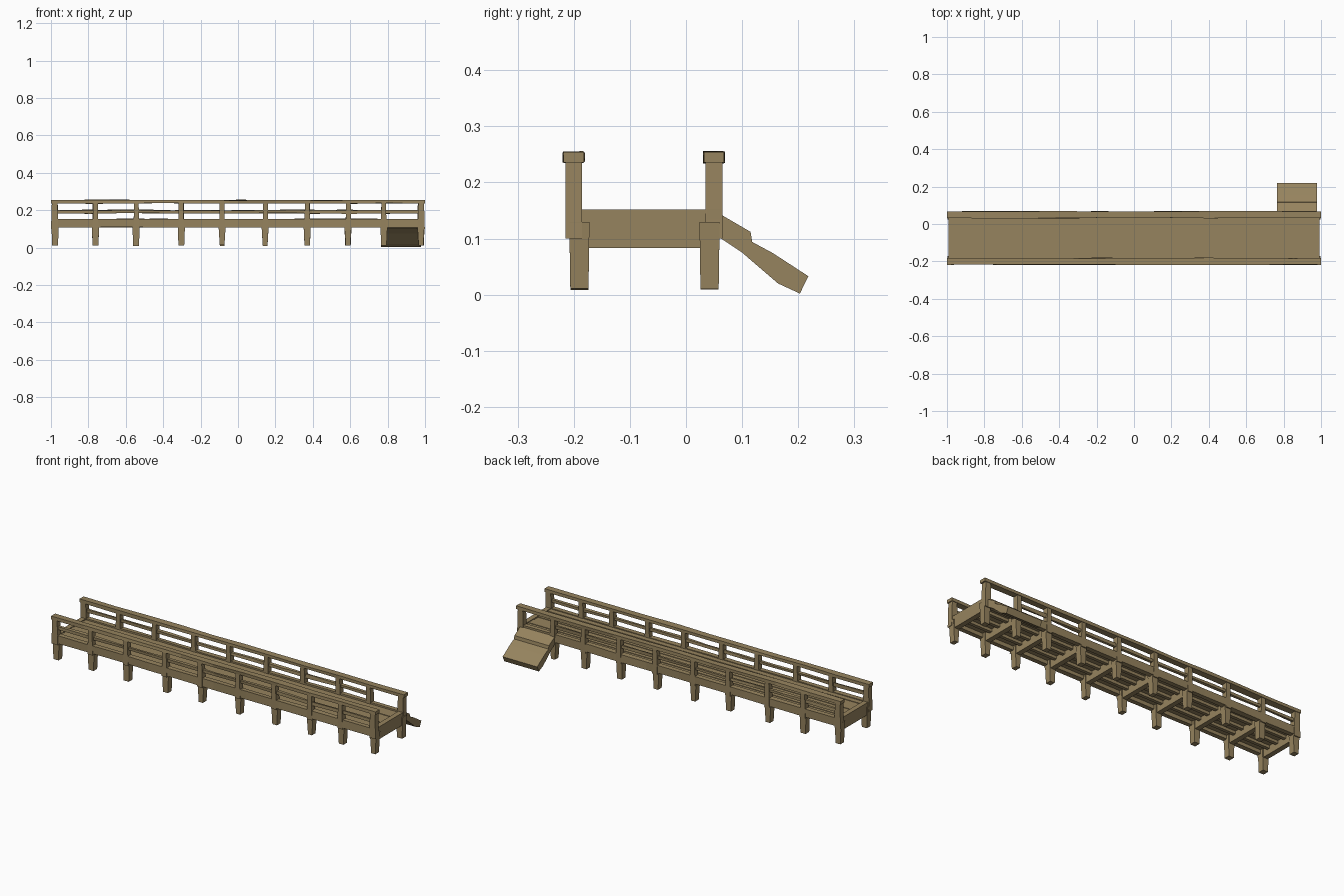
import bpy, bmesh, random
from mathutils import Vector

random.seed(4)
cube = bpy.data.objects.get("Cube")
if cube:
    bpy.data.objects.remove(cube, do_unlink=True)

# Single weathered timber colour
wood = bpy.data.materials.new("weathered_wood")
wood.use_nodes = True
tone = (0.305, 0.228, 0.112, 1)
wood.diffuse_color = tone
bsdf = wood.node_tree.nodes["Principled BSDF"]
bsdf.inputs["Base Color"].default_value = tone
bsdf.inputs["Roughness"].default_value = 0.9


def finish(name, bm):
    bmesh.ops.recalc_face_normals(bm, faces=bm.faces)
    mesh = bpy.data.meshes.new(name)
    bm.to_mesh(mesh)
    bm.free()
    mesh.materials.append(wood)
    obj = bpy.data.objects.new(name, mesh)
    bpy.context.collection.objects.link(obj)
    return obj


def beam(name, x, y, z, taper=(1, 1), cuts=0, wobble=0.0):
    """Box between (min, max) ranges; taper narrows the foot, cuts and wobble roughen it along x."""
    bm = bmesh.new()
    bmesh.ops.create_cube(bm, size=1)
    if cuts:
        long_edges = [e for e in bm.edges
                      if abs(e.verts[0].co.x - e.verts[1].co.x) > 0.5]
        bmesh.ops.subdivide_edges(bm, edges=long_edges, cuts=cuts)
    for v in bm.verts:
        k = (taper if v.co.z < 0 else (1, 1))
        inner = abs(v.co.x) < 0.49
        v.co = Vector((sum(x) / 2 + v.co.x * (x[1] - x[0]) * k[0],
                       sum(y) / 2 + v.co.y * (y[1] - y[0]) * k[1],
                       sum(z) / 2 + v.co.z * (z[1] - z[0])))
        if inner and cuts:
            v.co.y += random.uniform(-wobble, wobble)
            v.co.z += random.uniform(-wobble, wobble)
    return finish(name, bm)


def extrude_x(name, profile, x0, x1):
    """Sweep a closed (y, z) profile from x0 to x1."""
    bm = bmesh.new()
    face = bm.faces.new([bm.verts.new((x0, y, z)) for y, z in profile])
    out = bmesh.ops.extrude_face_region(bm, geom=[face])
    for g in out["geom"]:
        if isinstance(g, bmesh.types.BMVert):
            g.co.x = x1
    return finish(name, bm)


# Deck boards running lengthwise
n, y0, y1 = 6, -0.2, 0.052
w = (y1 - y0) / n
for i in range(n):
    top = 0.148 - 0.003 * (i % 2)
    beam(f"deck_board_{i}", (-0.985, 0.985),
         (y0 + i * w, y0 + (i + 1) * w), (0.128, top))

# Joists beneath the deck
for i, y in enumerate((-0.135, -0.073, -0.01)):
    beam(f"joist_{i}", (-0.98, 0.98), (y - 0.009, y + 0.009), (0.112, 0.129))

# Outer side beams, with rails above them
sides = {"front": (-0.2, -1), "back": (0.05, 1)}
stations = (-0.978, -0.762, -0.545, -0.303, -0.085, 0.145, 0.37, 0.588, 0.78, 0.978)
for side, (yc, out) in sides.items():
    beam(f"{side}_side_beam", (-0.995, 0.995),
         (yc - 0.013, yc + 0.013), (0.108, 0.153), cuts=9, wobble=0.002)
    beam(f"{side}_top_rail", (-1, 1),
         (yc - 0.018, yc + 0.018), (0.236, 0.254), cuts=9, wobble=0.002)
    # The back middle rail stops at the ramp opening
    end = 0.99 if side == "front" else stations[-2]
    beam(f"{side}_middle_rail", (-0.99, end),
         (yc - 0.007, yc + 0.007), (0.183, 0.2), cuts=9, wobble=0.003)
    for i, x in enumerate(stations):
        lean = random.uniform(-0.003, 0.003)
        half = 0.012 if abs(x) < 0.9 else 0.015
        beam(f"{side}_post_{i}", (x + lean - half, x + lean + half),
             (yc - 0.015, yc + 0.015), (0.1, 0.242), taper=(1.3, 1))
        leg_y = yc + 0.01 if side == "front" else yc - 0.008
        beam(f"{side}_leg_{i}", (x - 0.02, x + 0.02),
             (leg_y - 0.018, leg_y + 0.018),
             (0.008 + random.uniform(0, 0.006), 0.13),
             taper=(random.uniform(0.6, 0.8), 0.9))

# Cross beams tying each pair of legs
for i, x in enumerate(stations):
    last = abs(x) > 0.9
    beam(f"cross_beam_{i}", (x - 0.014, x + 0.014), (-0.2, 0.05),
         (0.083, 0.152 if last else 0.128))

# Ramp with an overlapping step in its surface
extrude_x("ramp",
          [(0.055, 0.147), (0.115, 0.112), (0.118, 0.094), (0.155, 0.074),
           (0.218, 0.033), (0.203, 0.002), (0.164, 0.02), (0.1, 0.075),
           (0.055, 0.105)],
          0.765, 0.978)
